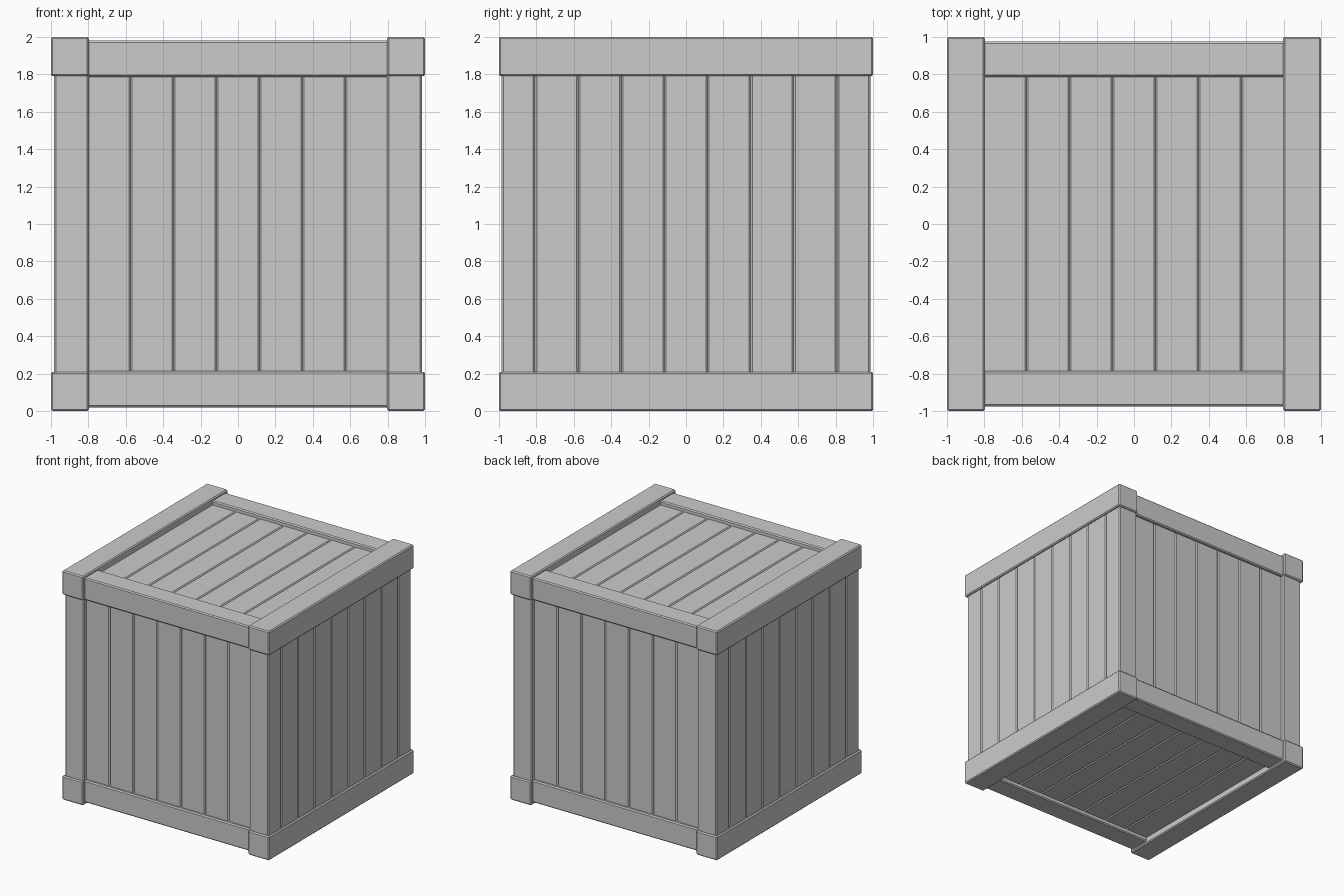
import bpy, bmesh

if "Cube" in bpy.data.objects:
    bpy.data.objects.remove(bpy.data.objects["Cube"])

BEVEL = 0.009


def board(name, x, y, z):
    """Chamfered box spanning the given (min, max) ranges."""
    bm = bmesh.new()
    bmesh.ops.create_cube(bm, size=1)
    for v in bm.verts:
        v.co = [r[0] if c < 0 else r[1] for c, r in zip(v.co, (x, y, z))]
    bmesh.ops.bevel(bm, geom=bm.edges[:], offset=BEVEL, segments=1,
                    profile=0.5, affect='EDGES')
    mesh = bpy.data.meshes.new(name)
    bm.to_mesh(mesh)
    bm.free()
    obj = bpy.data.objects.new(name, mesh)
    bpy.context.collection.objects.link(obj)
    return obj


def span(side, inner, outer):
    """Range from inner to outer distance on the chosen side of zero."""
    return tuple(sorted((side * inner, side * outer)))


def raised(r):
    return r[0] + 1, r[1] + 1


PITCH = 0.23
slots = [((i - 3.5) * PITCH, (i - 2.5) * PITCH) for i in range(7)]
WALL = (0.1, 1.9)

for s in (-1, 1):
    side = "left" if s < 0 else "right"
    face = "front" if s < 0 else "back"
    lid = "bottom" if s < 0 else "top"

    for t in (-1, 1):
        level = "lower" if t < 0 else "upper"
        end = "front" if t < 0 else "back"
        # Heavy side beams and slimmer cross rails
        board(f"{side}_{level}_beam", span(s, 0.797, 1.0), (-1, 1),
              raised(span(t, 0.79, 1.0)))
        board(f"{face}_{level}_rail", (-0.805, 0.805), span(s, 0.787, 0.975),
              raised(span(t, 0.787, 0.98)))
        # Corner posts
        board(f"{side}_{end}_post", span(s, 0.797, 0.983),
              span(t, 0.807, 0.985), WALL)

    for i, slot in enumerate(slots):
        # Wall planks
        board(f"{side}_plank_{i + 1}", span(s, 0.88, 0.983), slot, WALL)
        board(f"{face}_plank_{i + 1}", slot, span(s, 0.86, 0.95), WALL)
        # Lid and floor planks
        board(f"{lid}_plank_{i + 1}", slot, (-0.85, 0.85),
              raised(span(s, 0.86, 0.945)))
